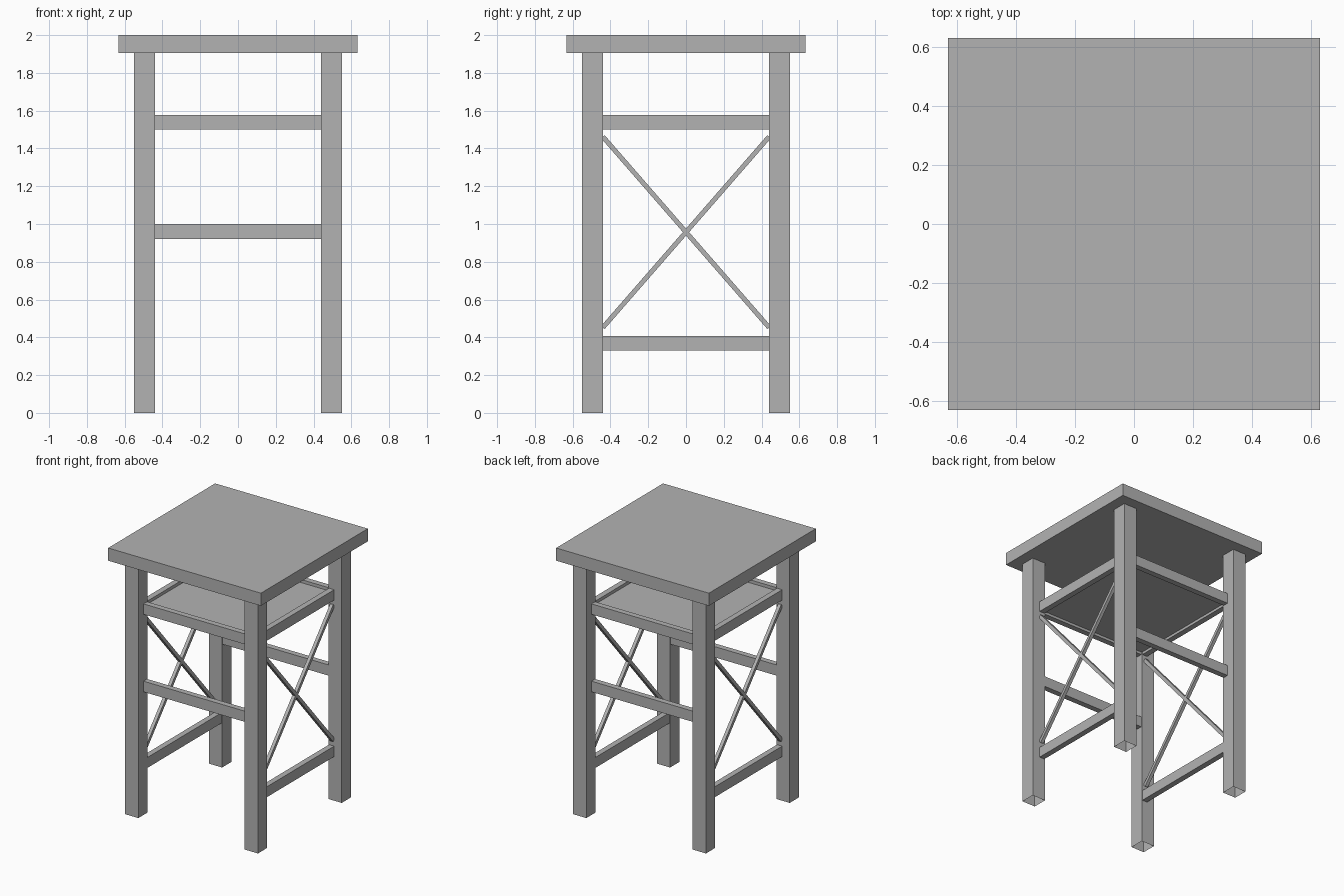
import bpy
import bmesh
from math import atan2, hypot
from mathutils import Matrix, Vector

cube = bpy.data.objects.get("Cube")
if cube:
    bpy.data.objects.remove(cube, do_unlink=True)

grey = bpy.data.materials.new("plain_grey")
grey.use_nodes = True
GREY = (0.45, 0.45, 0.45, 1)
grey.diffuse_color = GREY
grey.node_tree.nodes["Principled BSDF"].inputs["Base Color"].default_value = GREY


def box(name, low, high, open_bottom=False, turn=None):
    """Box between two corners, optionally rotated about its centre."""
    low, high = Vector(low), Vector(high)
    bm = bmesh.new()
    bmesh.ops.create_cube(bm, size=1)
    bm.normal_update()
    if open_bottom:
        under = [f for f in bm.faces if f.normal.z < -0.5]
        bmesh.ops.delete(bm, geom=under, context='FACES')
    bm.transform(Matrix.Diagonal((*(high - low), 1)))
    if turn:
        bm.transform(turn)
    bm.transform(Matrix.Translation((low + high) / 2))
    mesh = bpy.data.meshes.new(name)
    bm.to_mesh(mesh)
    bm.free()
    mesh.materials.append(grey)
    obj = bpy.data.objects.new(name, mesh)
    bpy.context.collection.objects.link(obj)
    return obj


TOP = 0.632                     # half width of the top
OUT, IN = 0.55, 0.44            # outer and inner faces of the legs
RAIL_IN, RAIL_OUT = 0.445, 0.488

# Top slab and the shelf between the upper rails
box("table_top", (-TOP, -TOP, 1.905), (TOP, TOP, 2))
box("shelf", (-RAIL_IN, -RAIL_IN, 1.52), (RAIL_IN, RAIL_IN, 1.555))

# Legs, hollow at the foot
for sx, side in ((1, "left"), (-1, "right")):
    for sy, end in ((-1, "front"), (1, "back")):
        xs, ys = sorted((sx * IN, sx * OUT)), sorted((sy * IN, sy * OUT))
        box(f"{end}_{side}_leg", (xs[0], ys[0], 0), (xs[1], ys[1], 1.905), True)

# Front and back rails
for sy, end in ((-1, "front"), (1, "back")):
    ys = sorted((sy * RAIL_IN, sy * RAIL_OUT))
    for level, z0, z1 in (("upper", 1.5, 1.578), ("middle", 0.92, 1.0)):
        box(f"{end}_{level}_rail", (-IN, ys[0], z0), (IN, ys[1], z1))

# Side rails and crossed braces
rise = 1.01
length = hypot(2 * IN, rise)
for sx, side in ((1, "left"), (-1, "right")):
    xs = sorted((sx * RAIL_IN, sx * RAIL_OUT))
    for level, z0, z1 in (("upper", 1.5, 1.578), ("lower", 0.33, 0.408)):
        box(f"{side}_{level}_rail", (xs[0], -IN, z0), (xs[1], IN, z1))
    for slope, label in ((1, "rising"), (-1, "falling")):
        turn = Matrix.Rotation(slope * atan2(rise, 2 * IN), 4, 'X')
        x, z, half = sx * 0.474, 0.957, 0.0125
        box(f"{side}_{label}_brace", (x - half, -length / 2, z - half),
            (x + half, length / 2, z + half), turn=turn)
